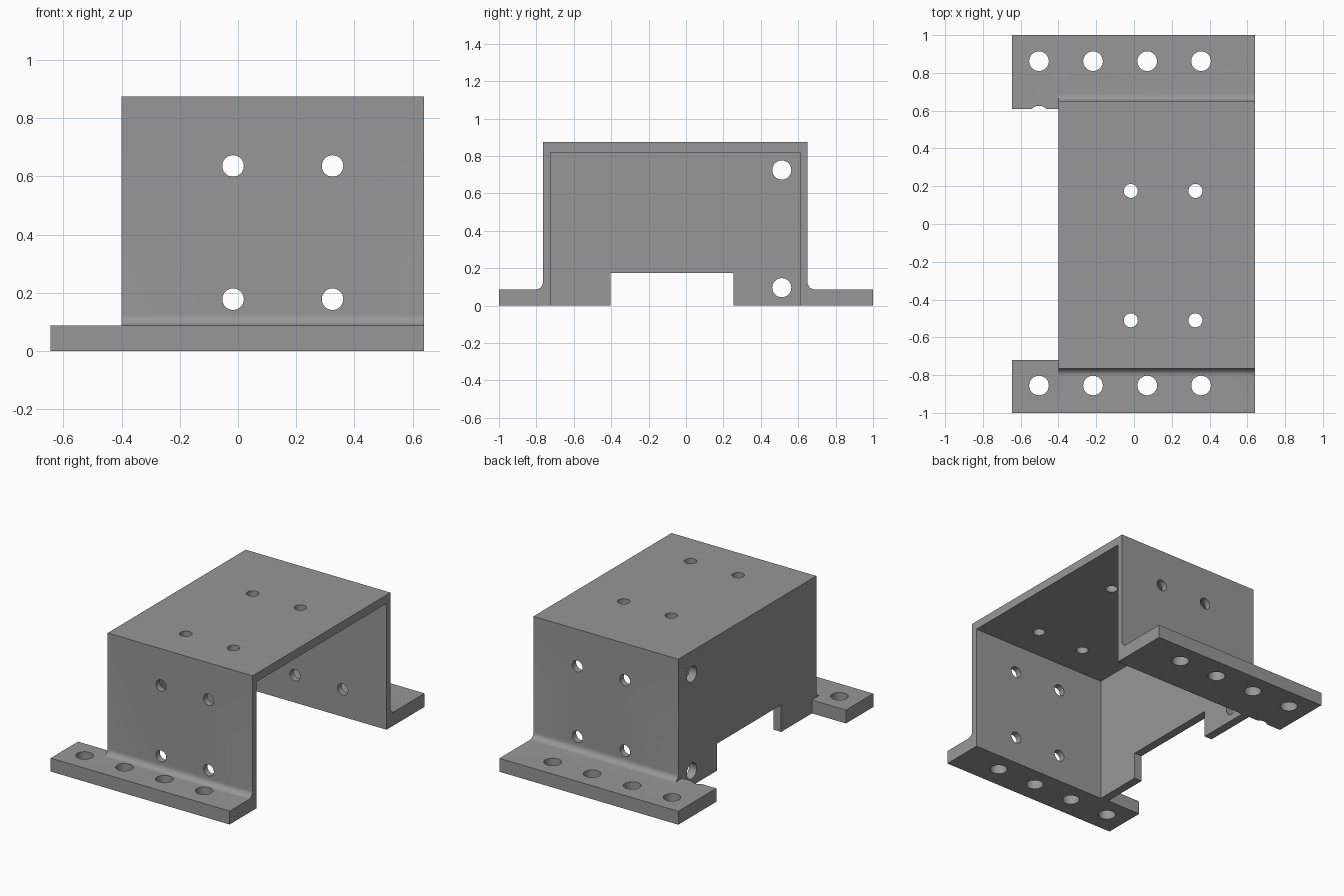
import bpy, bmesh, math

if "Cube" in bpy.data.objects:
    bpy.data.objects.remove(bpy.data.objects["Cube"])

metal = bpy.data.materials.new("grey metal")
metal.diffuse_color = (0.31, 0.31, 0.31, 1)
metal.use_nodes = True
metal.node_tree.nodes["Principled BSDF"].inputs["Base Color"].default_value = metal.diffuse_color

X0, XW, X1 = -0.645, -0.40, 0.64      # flange end, end wall face, open end
YF, YB = -0.765, 0.65                 # outer faces of the side walls
H, FL, R = 0.875, 0.087, 0.038        # height, flange thickness, fillet radius


def new_object(name, bm):
    bmesh.ops.recalc_face_normals(bm, faces=bm.faces[:])
    me = bpy.data.meshes.new(name)
    bm.to_mesh(me)
    bm.free()
    ob = bpy.data.objects.new(name, me)
    bpy.context.collection.objects.link(ob)
    me.materials.append(metal)
    return ob


def cut(ob, name, add_shape):
    """Subtract a helper shape, then discard the helper."""
    bm = bmesh.new()
    add_shape(bm)
    helper = new_object(name, bm)
    helper.hide_render = True
    bpy.context.view_layer.objects.active = ob
    mod = ob.modifiers.new(name, 'BOOLEAN')
    mod.operation, mod.solver, mod.object = 'DIFFERENCE', 'EXACT', helper
    bpy.ops.object.modifier_apply(modifier=mod.name)
    bpy.data.objects.remove(helper)


def box(x0, x1, y0, y1, z0, z1):
    def add(bm):
        vs = bmesh.ops.create_cube(bm, size=1)['verts']
        for v in vs:
            v.co = (x1 if v.co.x > 0 else x0, y1 if v.co.y > 0 else y0,
                    z1 if v.co.z > 0 else z0)
    return add


def drill(centre, axis, r, depth):
    def add(bm):
        vs = bmesh.ops.create_cone(bm, cap_ends=True, segments=32, radius1=r,
                                   radius2=r, depth=depth)['verts']
        for v in vs:
            x, y, z = v.co
            off = {'X': (z, x, y), 'Y': (y, z, x), 'Z': (x, y, z)}[axis]
            v.co = [c + o for c, o in zip(centre, off)]
    return add


# Hat-shaped section with filleted flange roots, extruded along x
def fillet(y, side):
    return [(y + side * R * (1 - math.sin(a)), FL + R * (1 - math.cos(a)))
            for a in [i * math.pi / 16 for i in range(9)]]

outline = [(-1, 0), (-1, FL)] + fillet(YF, -1) + [(YF, H), (YB, H)]
outline += fillet(YB, 1)[::-1] + [(1, FL), (1, 0)]
bm = bmesh.new()
face = bm.faces.new([bm.verts.new((X0, y, z)) for y, z in outline])
ext = bmesh.ops.extrude_face_region(bm, geom=[face])
bmesh.ops.translate(bm, vec=(X1 - X0, 0, 0),
                    verts=[g for g in ext['geom'] if isinstance(g, bmesh.types.BMVert)])
bracket = new_object("mounting_bracket", bm)

# Hollow inside, cleared space beyond the end wall, and the end wall slot
cut(bracket, "hollow", box(XW + 0.055, 1, -0.725, 0.61, -0.2, 0.82))
cut(bracket, "above_tabs", box(-1, XW, -1.2, 1.2, FL, 1.2))
cut(bracket, "between_tabs", box(-1, XW, -0.72, 0.61, -0.2, 0.5))
cut(bracket, "slot", box(-0.5, -0.3, -0.405, 0.255, -0.2, 0.175))

# Flange holes
for y in (-0.855, 0.862):
    for x in (-0.503, -0.217, 0.07, 0.355):
        cut(bracket, "flange_hole", drill((x, y, 0), 'Z', 0.052, 0.5))
# Shallow scallop in the rear tab
cut(bracket, "scallop", drill((-0.503, 0.574, 0), 'Z', 0.052, 0.5))

for x in (-0.017, 0.325):
    # Side wall holes
    for z in (0.178, 0.636):
        cut(bracket, "side_hole", drill((x, 0, z), 'Y', 0.037, 1.9))
    # Top holes
    for y in (-0.51, 0.175):
        cut(bracket, "top_hole", drill((x, y, H), 'Z', 0.037, 0.4))
# End wall holes
for y in (-0.63, 0.512):
    for z in (0.096, 0.725):
        cut(bracket, "end_hole", drill((XW, y, z), 'X', 0.051, 0.16))

bpy.context.view_layer.objects.active = bracket
bracket.select_set(True)
bpy.ops.object.shade_smooth_by_angle(angle=math.radians(30))
